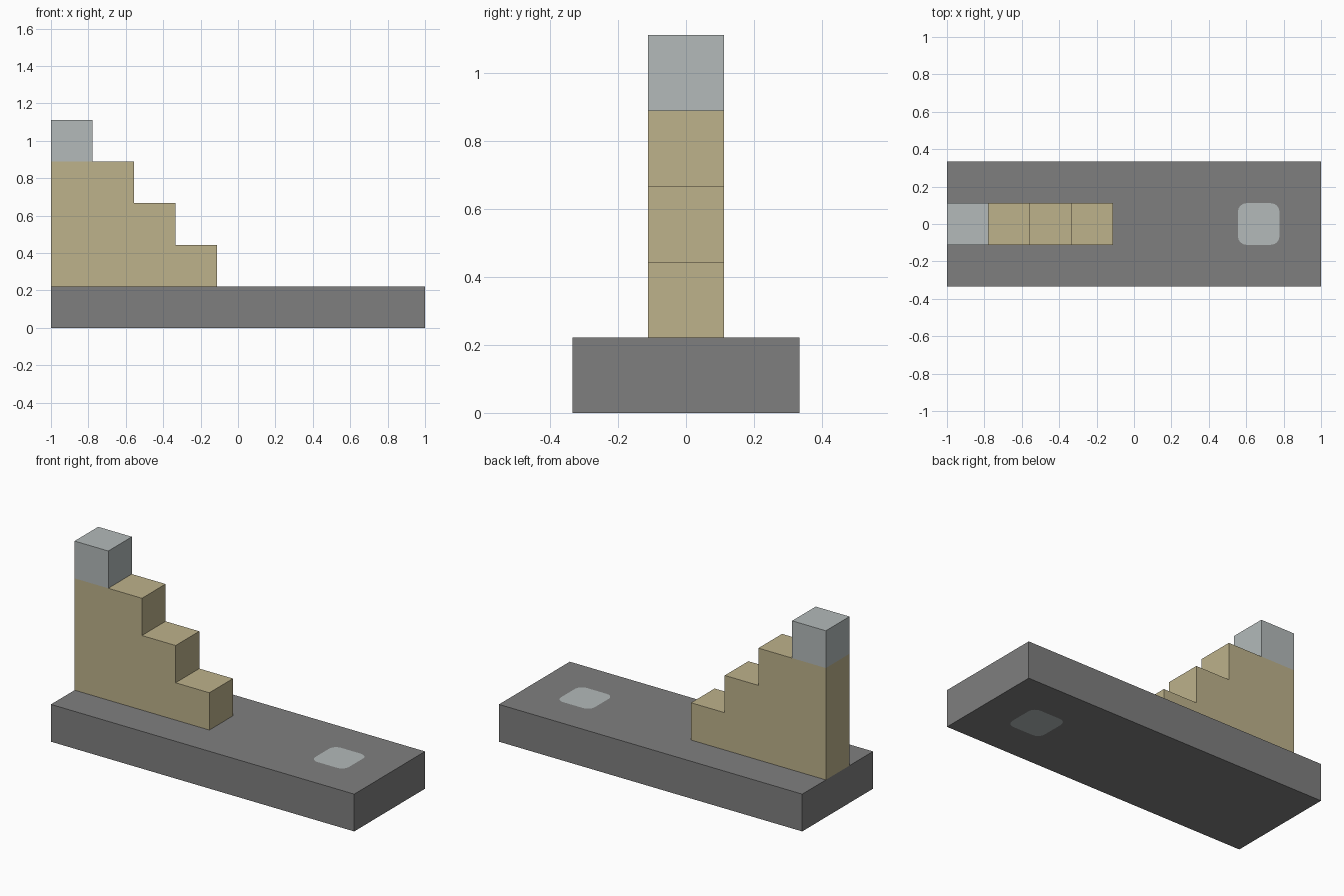
import bpy
import bmesh
import math

cube = bpy.data.objects.get("Cube")
if cube:
    bpy.data.objects.remove(cube, do_unlink=True)

U = 2 / 9  # one block


def material(name, rgb):
    mat = bpy.data.materials.new(name)
    mat.use_nodes = True
    color = (*rgb, 1)
    mat.diffuse_color = color
    mat.node_tree.nodes["Principled BSDF"].inputs["Base Color"].default_value = color
    return mat


def prism(name, points, offset, mat):
    """Extrude a flat outline along the offset vector."""
    bm = bmesh.new()
    face = bm.faces.new([bm.verts.new(p) for p in points])
    result = bmesh.ops.extrude_face_region(bm, geom=[face])
    verts = [g for g in result["geom"] if isinstance(g, bmesh.types.BMVert)]
    bmesh.ops.translate(bm, verts=verts, vec=offset)
    bmesh.ops.recalc_face_normals(bm, faces=bm.faces)
    mesh = bpy.data.meshes.new(name)
    bm.to_mesh(mesh)
    bm.free()
    mesh.materials.append(mat)
    obj = bpy.data.objects.new(name, mesh)
    bpy.context.collection.objects.link(obj)
    return obj


def rectangle(x0, x1, y, z):
    return [(x0, -y, z), (x1, -y, z), (x1, y, z), (x0, y, z)]


grey = material("dark grey", (0.212, 0.212, 0.212))
sand = material("sand", (0.51, 0.445, 0.258))
silver = material("pale silver", (0.451, 0.491, 0.491))

# Base slab
base = prism("base", rectangle(-1, 1, 1.5 * U, 0), (0, 0, U), grey)

# Staircase, one stepped profile
steps = [(-1, U)]
for i in range(4, 1, -1):
    x = -1 + i * U
    steps += [(x, (5 - i) * U), (x, (6 - i) * U)]
steps += [(-1 + 2 * U, 4 * U), (-1, 4 * U)]
steps = list(dict.fromkeys(steps))
prism("staircase", [(x, -U / 2, z) for x, z in steps], (0, U, 0), sand)

# Block on the top step
prism("top_block", rectangle(-1, -1 + U, U / 2, 4 * U), (0, 0, U), silver)

# Rounded peg, flush with both sides of the slab
radius, segments = 0.045, 4
inner = U / 2 - radius
outline = []
for corner in range(4):
    middle = math.pi / 4 + corner * math.pi / 2
    cx = 3 * U + math.copysign(inner, math.cos(middle))
    cy = math.copysign(inner, math.sin(middle))
    for s in range(segments + 1):
        a = (corner + s / segments) * math.pi / 2
        outline.append((cx + radius * math.cos(a), cy + radius * math.sin(a), 0))
peg = prism("peg", outline, (0, 0, U), silver)

# Hole in the slab for the peg
cutter = prism("peg_hole_cutter", [(x, y, -U) for x, y, z in outline], (0, 0, 3 * U), grey)
cutter.hide_render = True
cut = base.modifiers.new("peg_hole", "BOOLEAN")
cut.operation = "DIFFERENCE"
cut.solver = "EXACT"
cut.object = cutter
bpy.context.view_layer.objects.active = base
bpy.ops.object.modifier_apply(modifier=cut.name)
bpy.data.objects.remove(cutter, do_unlink=True)
